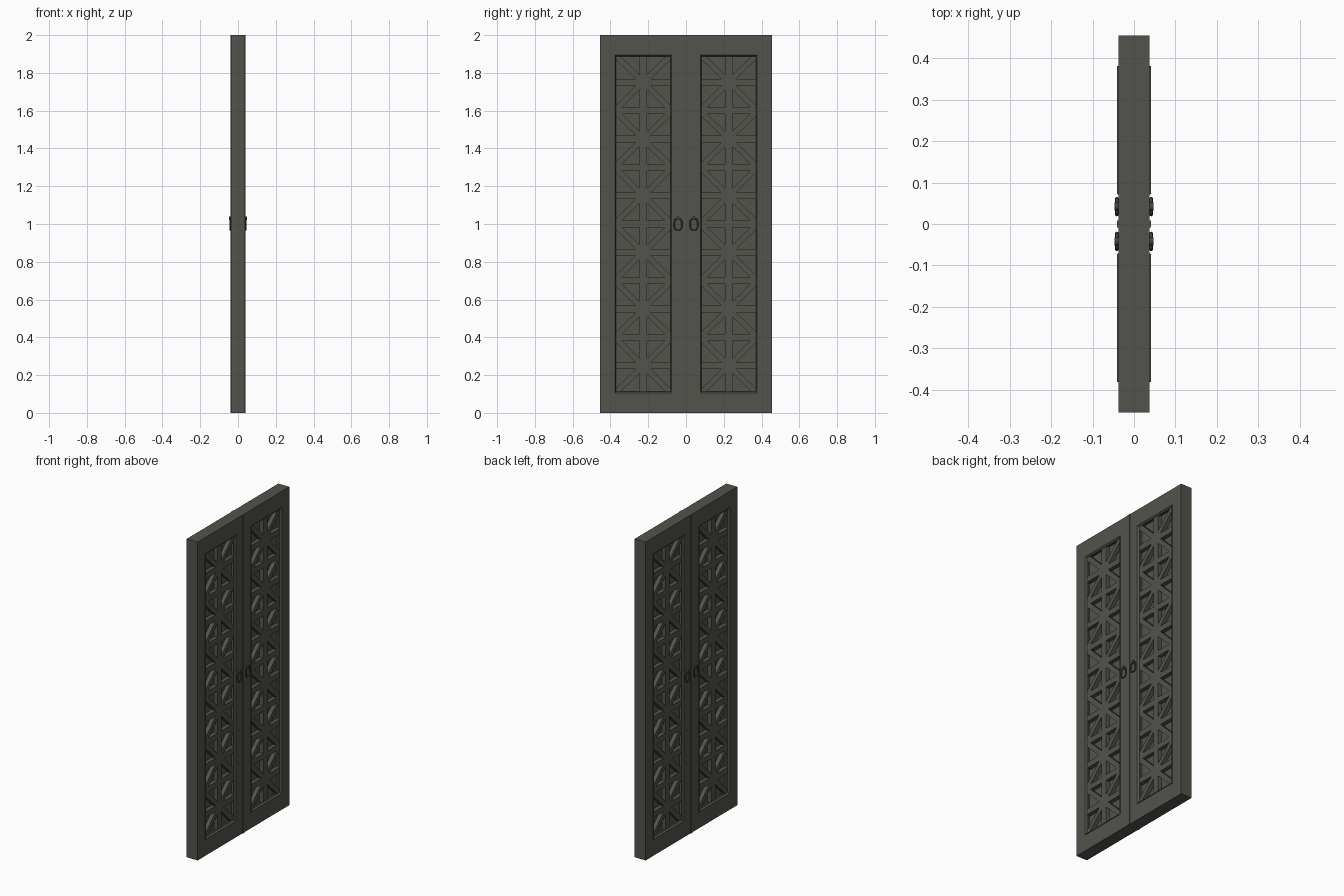
import bpy, bmesh, math
from mathutils import Matrix, Vector

if "Cube" in bpy.data.objects:
    bpy.data.objects.remove(bpy.data.objects["Cube"])


def material(name, rgb):
    m = bpy.data.materials.new(name)
    m.diffuse_color = (*rgb, 1)
    m.use_nodes = True
    m.node_tree.nodes["Principled BSDF"].inputs["Base Color"].default_value = m.diffuse_color
    return m


GREY = material("dark_warm_grey", (0.087, 0.087, 0.074))
METAL = material("dark_metal", (0.055, 0.055, 0.048))


def finish(name, bm, mat):
    bmesh.ops.recalc_face_normals(bm, faces=bm.faces)
    me = bpy.data.meshes.new(name)
    bm.to_mesh(me)
    bm.free()
    me.materials.append(mat)
    ob = bpy.data.objects.new(name, me)
    bpy.context.collection.objects.link(ob)
    return ob


def box(bm, x0, x1, y0, y1, z0, z1):
    m = Matrix.Translation(((x0 + x1) / 2, (y0 + y1) / 2, (z0 + z1) / 2))
    m = m @ Matrix.Diagonal((x1 - x0, y1 - y0, z1 - z0, 1))
    bmesh.ops.create_cube(bm, size=1, matrix=m)


def bar(bm, a, b, width, half_depth):
    # straight bar in the door plane between (y, z) points
    a, b = Vector(a), Vector(b)
    d, c = b - a, (a + b) / 2
    m = Matrix.Translation((0, c.x, c.y)) @ Matrix.Rotation(math.atan2(d.y, d.x), 4, 'X')
    m = m @ Matrix.Diagonal((2 * half_depth, d.length, width, 1))
    bmesh.ops.create_cube(bm, size=1, matrix=m)


def ring(bm, rects):
    # closed rectangular ring lofted through (x, y0, y1, z0, z1) outlines
    loops = [[bm.verts.new((x, y, z)) for y, z in ((y0, z0), (y1, z0), (y1, z1), (y0, z1))]
             for x, y0, y1, z0, z1 in rects]
    for i in range(len(loops)):
        p, q = loops[i], loops[(i + 1) % len(loops)]
        for k in range(4):
            bm.faces.new((p[k], p[(k + 1) % 4], q[(k + 1) % 4], q[k]))


T = 0.038                        # half thickness of the doors
Y0, Y1, Z0, Z1 = 0.071, 0.382, 0.1, 1.9
LAT = 0.031                      # half thickness of the lattice

for side, label in ((-1, "left"), (1, "right")):
    flip = Matrix.Diagonal((1, side, 1, 1))

    def add(name, bm, mat):
        bmesh.ops.transform(bm, matrix=flip, verts=bm.verts)
        return finish(label + "_" + name, bm, mat)

    # door frame
    bm = bmesh.new()
    o = (0.001, 0.455, 0, 2)
    i = (Y0 + .004, Y1 - .004, Z0 + .004, Z1 - .004)
    ring(bm, [(-T, *o), (T, *o), (T, *i), (-T, *i)])
    add("door_frame", bm, GREY)

    # raised moulding round the panel on both faces
    bm = bmesh.new()
    for s in (-1, 1):
        def r(x, e):
            return (s * x, Y0 + e, Y1 - e, Z0 + e, Z1 - e)
        ring(bm, [r(T - .006, 0), r(T + .003, .001), r(T + .003, .005),
                  r(LAT, .012), r(LAT - .008, .012)])
    add("panel_moulding", bm, GREY)

    # solid backing panel
    bm = bmesh.new()
    box(bm, -.006, .006, Y0, Y1, Z0, Z1)
    add("backing_panel", bm, GREY)

    # star lattice: six stars of eight rays
    bm = bmesh.new()
    ya, yb = Y0 + .005, Y1 - .005
    yc = (ya + yb) / 2
    cell = (Z1 - Z0) / 6
    bar(bm, (yc, Z0), (yc, Z1), .04, LAT)
    for k in range(6):
        zc = Z0 + cell * (k + .5)
        bar(bm, (ya, zc), (yb, zc), .036, LAT)
        if k:
            bar(bm, (ya, zc - cell / 2), (yb, zc - cell / 2), .036, LAT)
        for sy in (-1, 1):
            bar(bm, (yc + sy * .145, zc - .142), (yc - sy * .145, zc + .142), .03, LAT)
    add("star_lattice", bm, GREY)

    # drop pulls on both faces
    for s, face in ((-1, "back"), (1, "front")):
        bm = bmesh.new()
        hy, hz, n, m = .042, .998, 24, 8
        rows = []
        for a in range(n):
            t = 2 * math.pi * a / n
            c, sn = math.cos(t), math.sin(t)
            c = math.copysign(abs(c) ** .7, c)
            sn = math.copysign(abs(sn) ** .7, sn)
            row = []
            for b in range(m):
                u = 2 * math.pi * b / m
                w = .0035 * math.cos(u)
                row.append(bm.verts.new((s * (T + .0035 + .004 * math.sin(u)),
                                         hy + (.02 + w) * c, hz + (.03 + w) * sn)))
            rows.append(row)
        for a in range(n):
            p, q = rows[a], rows[(a + 1) % n]
            for b in range(m):
                bm.faces.new((p[b], p[(b + 1) % m], q[(b + 1) % m], q[b]))
        mt = Matrix.Translation((s * (T + .004), hy, 1.03)) @ Matrix.Rotation(math.pi / 2, 4, 'Y')
        bmesh.ops.create_cone(bm, cap_ends=True, segments=16, radius1=.01, radius2=.01,
                              depth=.01, matrix=mt)
        ob = add(face + "_drop_pull", bm, METAL)
        bpy.ops.object.select_all(action='DESELECT')
        ob.select_set(True)
        bpy.context.view_layer.objects.active = ob
        bpy.ops.object.shade_smooth_by_angle(angle=math.radians(50))

# narrow cover strip where the doors meet
bm = bmesh.new()
box(bm, -T - .003, T + .003, -.009, .009, 0, 2)
finish("meeting_strip", bm, GREY)
